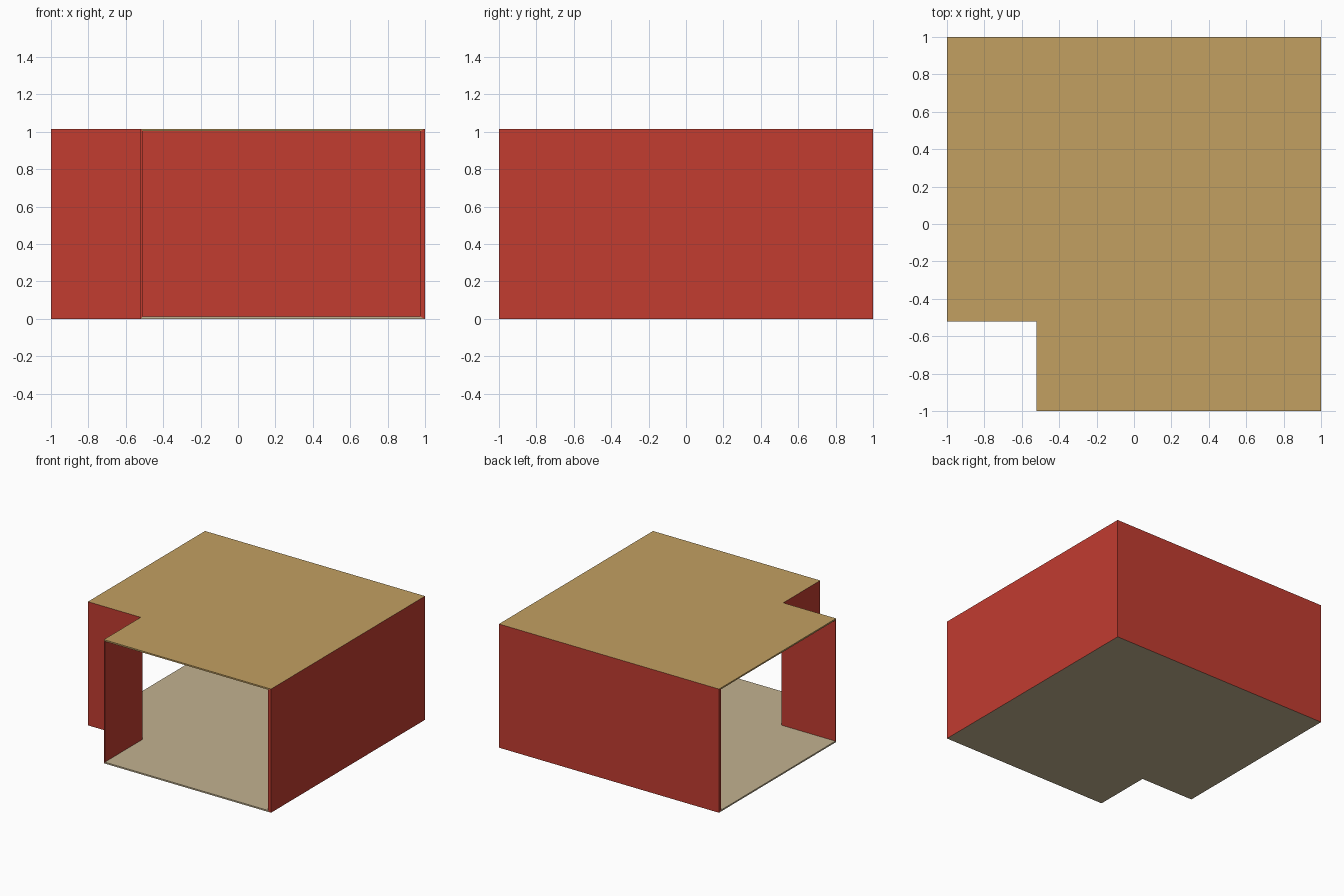
import bpy

if "Cube" in bpy.data.objects:
    bpy.data.objects.remove(bpy.data.objects["Cube"])

H = 1.016   # total height
T = 0.012   # floor and ceiling thickness

# Clockwise plan outlines, outer skin and inner skin
OUTER = [(-1, 1), (1, 1), (1, -1), (-0.52, -1), (-0.52, -0.52), (-1, -0.52)]
INNER = [(-1, 0.973), (0.973, 0.973), (0.973, -1), (-0.51, -1), (-0.51, -0.51), (-1, -0.51)]
OPEN = (2, 5)   # outline edges left open (front and left side)
N = len(OUTER)


def material(name, rgb):
    m = bpy.data.materials.new(name)
    lin = [((c / 255 + 0.055) / 1.055) ** 2.4 for c in rgb]
    m.diffuse_color = (*lin, 1)
    m.use_nodes = True
    m.node_tree.nodes["Principled BSDF"].inputs["Base Color"].default_value = m.diffuse_color
    return m


red = material("wall red", (194, 60, 48))
tan = material("ceiling tan", (194, 160, 97))
beige = material("floor beige", (194, 178, 144))


def build(name, faces, mat):
    verts, polys = [], []
    for f in faces:
        polys.append(list(range(len(verts), len(verts) + len(f))))
        verts += f
    me = bpy.data.meshes.new(name)
    me.from_pydata(verts, [], polys)
    me.materials.append(mat)
    bpy.context.collection.objects.link(bpy.data.objects.new(name, me))


def at(p, z):
    return (p[0], p[1], z)


# Walls: outer skin, inner skin and a rim beside each opening
names = {0: "back_wall", 1: "right_wall", 3: "notch_side_wall", 4: "notch_front_wall"}
for i, name in names.items():
    j = (i + 1) % N
    a, b, c, d = OUTER[i], OUTER[j], INNER[i], INNER[j]
    faces = [[at(a, 0), at(a, H), at(b, H), at(b, 0)],
             [at(d, T), at(d, H - T), at(c, H - T), at(c, T)]]
    if (i - 1) % N in OPEN:
        faces.append([at(a, 0), at(c, T), at(c, H - T), at(a, H)])
    if j in OPEN:
        faces.append([at(b, H), at(d, H - T), at(d, T), at(b, 0)])
    build(name, faces, red)

# Floor and ceiling slabs, with mitred rims at the openings
for name, zo, zi, mat, up in (("ceiling", H, H - T, tan, True), ("floor", 0, T, beige, False)):
    faces = [[at(p, zo) for p in reversed(OUTER)], [at(p, zi) for p in INNER]]
    for i in OPEN:
        j = (i + 1) % N
        faces.append([at(OUTER[i], zo), at(OUTER[j], zo), at(INNER[j], zi), at(INNER[i], zi)])
    if not up:
        faces = [f[::-1] for f in faces]
    build(name, faces, mat)
